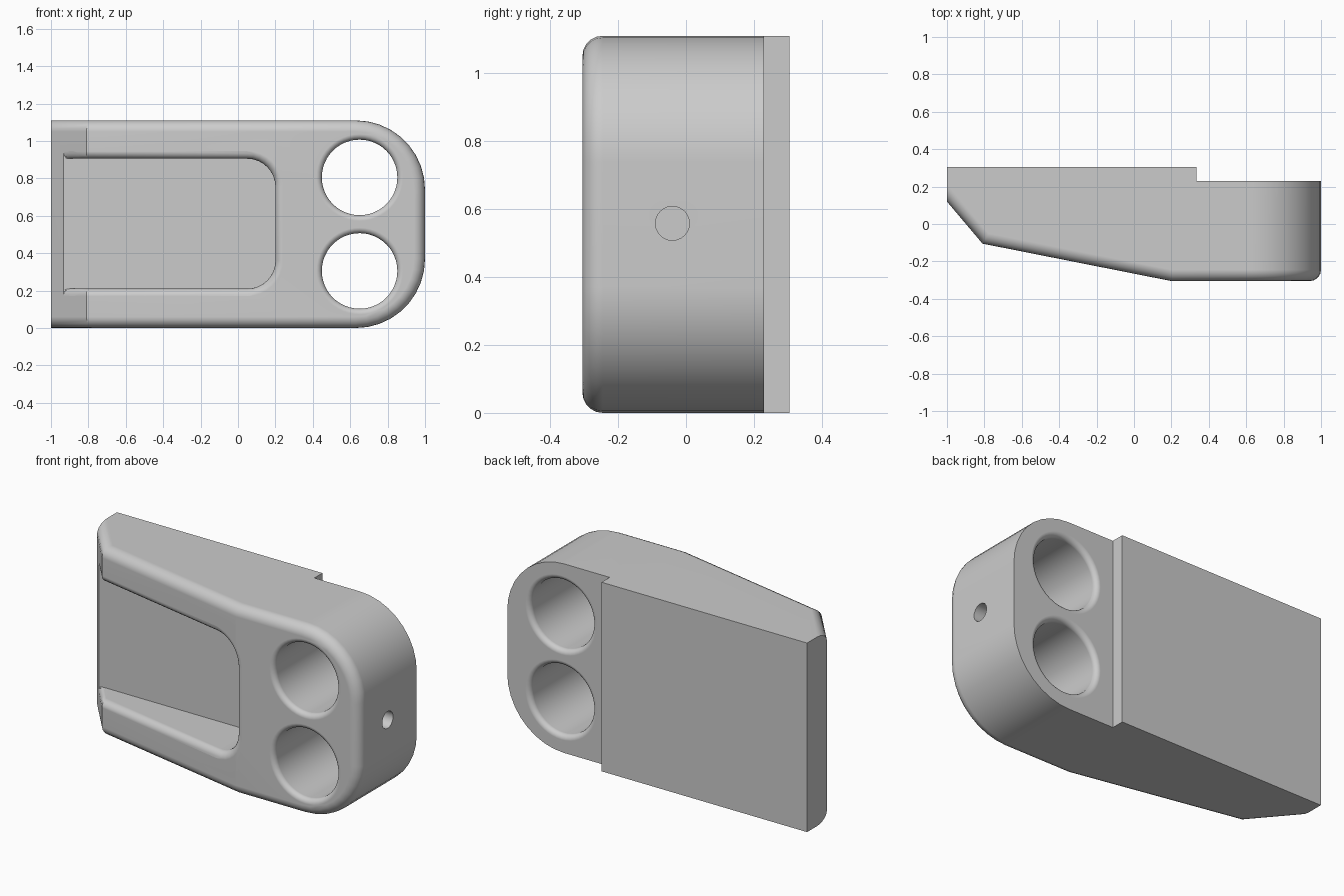
import bpy, bmesh, math
from mathutils import Vector

cube = bpy.data.objects.get("Cube")
if cube:
    bpy.data.objects.remove(cube, do_unlink=True)

HEIGHT, BACK, MID = 1.11, 0.305, 0.555
FLOOR = 0.04
PROFILE = [(-1, 0.12), (-0.81, -0.105), (0.2, -0.305), (1, -0.305)]

grey = bpy.data.materials.new("plain_grey")
grey.use_nodes = True
colour = (0.6, 0.6, 0.6, 1)
grey.diffuse_color = colour
grey.node_tree.nodes["Principled BSDF"].inputs["Base Color"].default_value = colour


def front(x):
    """Front surface depth at x, following the sloped profile."""
    for (x0, y0), (x1, y1) in zip(PROFILE, PROFILE[1:]):
        if x <= x1 or x1 == 1:
            return y0 + (y1 - y0) * (x - x0) / (x1 - x0)


def make_object(name, bm):
    bmesh.ops.recalc_face_normals(bm, faces=bm.faces)
    mesh = bpy.data.meshes.new(name)
    bm.to_mesh(mesh)
    bm.free()
    mesh.materials.append(grey)
    obj = bpy.data.objects.new(name, mesh)
    bpy.context.collection.objects.link(obj)
    return obj


def arc(cx, cz, r, a0, a1, n):
    return [(cx + r * math.cos(math.radians(a0 + (a1 - a0) * i / n)),
             cz + r * math.sin(math.radians(a0 + (a1 - a0) * i / n))) for i in range(n + 1)]


def skin(bm, rings, closed=False):
    """Join equal rings of points with quads and cap both ends."""
    loops = [[bm.verts.new(p) for p in ring] for ring in rings]
    n = len(loops[0])
    for a, b in zip(loops, loops[1:]):
        for i in range(n):
            j = (i + 1) % n
            bm.faces.new((a[i], a[j], b[j], b[i]))
    if not closed:
        bm.faces.new(loops[0])
        bm.faces.new(loops[-1])
    return loops


# Body: rounded right end, sloped front, rolled front rim
R = 0.37
outline = ([(-1, 0), (-0.81, 0), (0.2, 0)] + arc(1 - R, R, R, -90, 0, 9)
           + arc(1 - R, HEIGHT - R, R, 0, 90, 9)
           + [(0.2, HEIGHT), (-0.81, HEIGHT), (-1, HEIGHT)])
bm = bmesh.new()
fv = [bm.verts.new((x, front(x), z)) for x, z in outline]
bv = [bm.verts.new((x, BACK, z)) for x, z in outline]
n = len(outline)
for i in range(n):
    j = (i + 1) % n
    bm.faces.new((fv[i], fv[j], bv[j], bv[i]))
bm.faces.new(bv)
bm.faces.new((fv[0], fv[1], fv[-2], fv[-1]))
bm.faces.new((fv[1], fv[2], fv[-3], fv[-2]))
bm.faces.new(fv[2:-2])
rim = [bm.edges.get((fv[i], fv[i + 1])) for i in range(n - 1)]
bmesh.ops.recalc_face_normals(bm, faces=bm.faces)
bmesh.ops.bevel(bm, geom=rim, offset=0.06, segments=5, profile=0.5, affect='EDGES')
body = make_object("clamp_body", bm)

cutters = []

# Pocket cutter: rounded slot whose mouth flares along the sloped front
LO, HI, CR, ROLL = 0.21, 0.905, 0.15, 0.04
END = 0.2 - CR
stops = [-0.96, -0.93, -0.915, -0.9, -0.88, -0.85, -0.81, -0.5]


def pocket_ring(off, depth):
    pts = [(x, LO - off) for x in stops]
    pts += arc(END, LO + CR, CR + off, -90, 0, 8) + arc(END, HI - CR, CR + off, 0, 90, 8)
    pts += [(x, HI + off) for x in reversed(stops)]
    return [(x, FLOOR if depth is None else min(front(x) + depth, FLOOR), z) for x, z in pts]


steps = [math.radians(90 * i / 5) for i in range(6)]
rings = [pocket_ring(0, None)]
rings += [pocket_ring(ROLL * (1 - math.cos(a)), ROLL * (1 - math.sin(a))) for a in steps]
rings.append(pocket_ring(ROLL, -0.3))
bm = bmesh.new()
skin(bm, rings)
bmesh.ops.remove_doubles(bm, verts=bm.verts, dist=0.0001)
bmesh.ops.triangulate(bm, faces=bm.faces)
cutters.append(make_object("pocket_cutter", bm))

# Two through holes with rolled edges on both faces
HR, LIP, HB = 0.202, 0.03, 0.23
half = [(HR + LIP * (1 - math.cos(a)), LIP * (1 - math.sin(a))) for a in steps]
lathe = [(HR + LIP, -0.5)] + [(r, -0.305 + d) for r, d in reversed(half)]
lathe += [(r, HB - d) for r, d in half] + [(HR + LIP, 0.5)]
for k, cz in enumerate((MID - 0.25, MID + 0.25)):
    bm = bmesh.new()
    skin(bm, [[(x, y, z) for x, z in arc(0.65, cz, r, 0, 352.5, 47)] for r, y in lathe])
    cutters.append(make_object(f"bore_cutter_{k + 1}", bm))

# Small side hole in the rounded end
bm = bmesh.new()
skin(bm, [[(x, y, z) for y, z in arc(-0.04, MID + 0.003, 0.05, 0, 345, 23)] for x in (0.78, 1.2)])
cutters.append(make_object("side_hole_cutter", bm))

# Step on the back face
bm = bmesh.new()
bmesh.ops.create_cube(bm, size=1)
for v in bm.verts:
    v.co = Vector((0.335 if v.co.x < 0 else 1.3, HB if v.co.y < 0 else 0.6, v.co.z * 2 + MID))
cutters.insert(0, make_object("back_step_cutter", bm))

for cutter in cutters:
    cutter.hide_render = True
    mod = body.modifiers.new(cutter.name, 'BOOLEAN')
    mod.operation = 'DIFFERENCE'
    mod.solver = 'EXACT'
    mod.object = cutter

# Bake the cuts, remove the cutters and smooth the rounded parts
bpy.ops.object.select_all(action='DESELECT')
bpy.context.view_layer.objects.active = body
body.select_set(True)
for mod in list(body.modifiers):
    bpy.ops.object.modifier_apply(modifier=mod.name)
for cutter in cutters:
    bpy.data.objects.remove(cutter, do_unlink=True)
bpy.ops.object.shade_smooth_by_angle(angle=math.radians(30))
weighted = body.modifiers.new("even_shading", 'WEIGHTED_NORMAL')
weighted.keep_sharp = True
